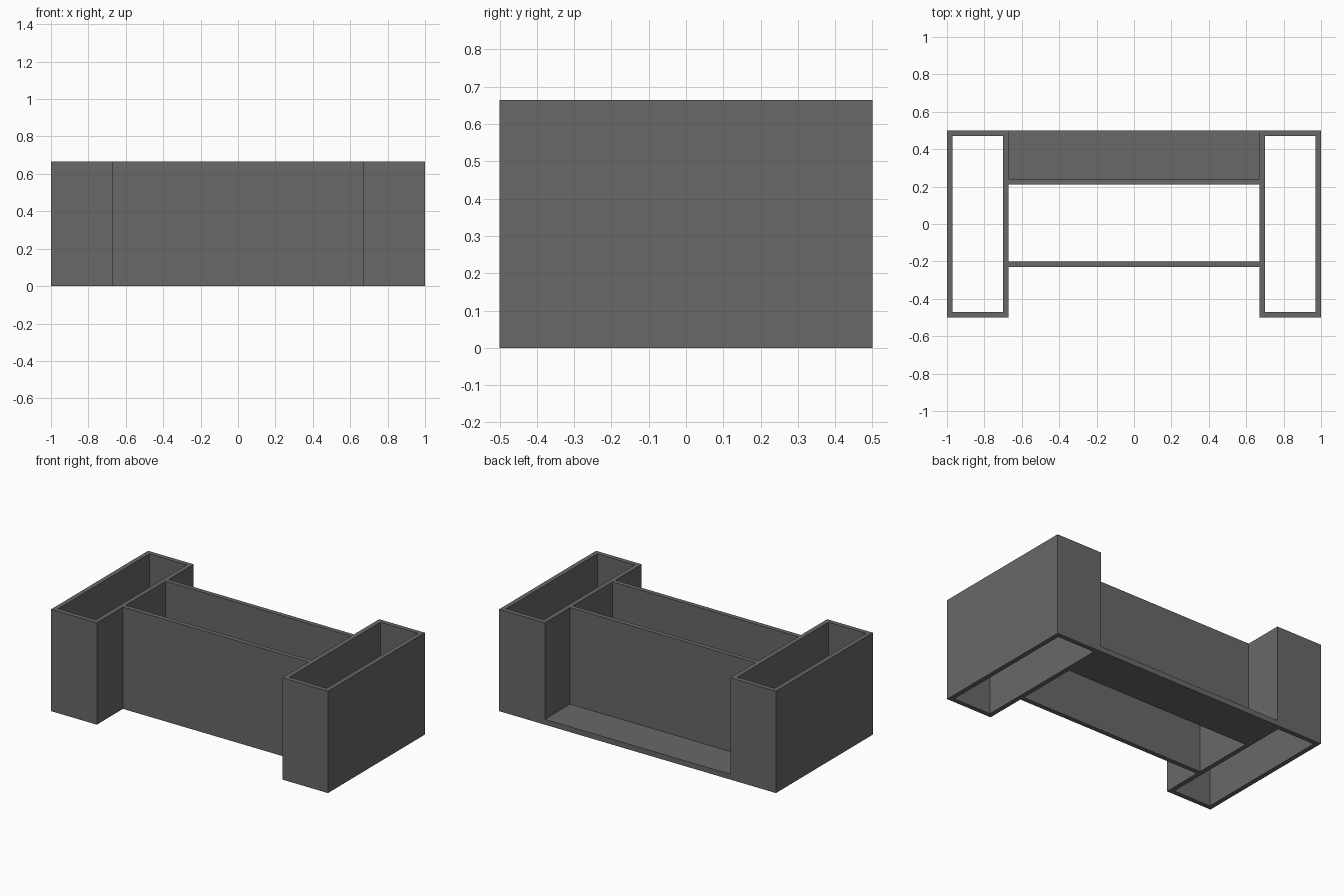
import bpy

if "Cube" in bpy.data.objects:
    bpy.data.objects.remove(bpy.data.objects["Cube"])

H = 0.665      # wall height
T = 0.03       # board thickness
IN = 0.67      # inner face of the end boxes

mat = bpy.data.materials.new("warm grey")
mat.diffuse_color = (0.147, 0.138, 0.133, 1)
mat.use_nodes = True
mat.node_tree.nodes["Principled BSDF"].inputs["Base Color"].default_value = mat.diffuse_color


def board(name, x0, x1, y0, y1, z1=H):
    """Rectangular board standing on the ground."""
    bpy.ops.mesh.primitive_cube_add(
        size=1, location=((x0 + x1) / 2, (y0 + y1) / 2, z1 / 2))
    ob = bpy.context.object
    ob.name = name
    ob.scale = (x1 - x0, y1 - y0, z1)
    bpy.ops.object.transform_apply(location=False, rotation=False, scale=True)
    ob.data.materials.append(mat)


# Open boxes at both ends
for side, s in (("left", -1), ("right", 1)):
    def end_board(name, a, b, y0, y1):
        board(f"{side}_{name}", min(s * a, s * b), max(s * a, s * b), y0, y1)
    end_board("box_front", IN, 1, -0.5, -0.5 + T)
    end_board("box_back", IN, 1, 0.5 - T, 0.5)
    end_board("box_outer_wall", 1 - T, 1, -0.5 + T, 0.5 - T)
    end_board("box_inner_wall", IN, IN + T, -0.5 + T, 0.5 - T)

# Long walls and the low shelf behind them
board("front_wall", -IN, IN, -0.23, -0.20)
board("middle_wall", -IN, IN, 0.21, 0.24)
board("back_shelf", -IN, IN, 0.24, 0.5, 0.035)
